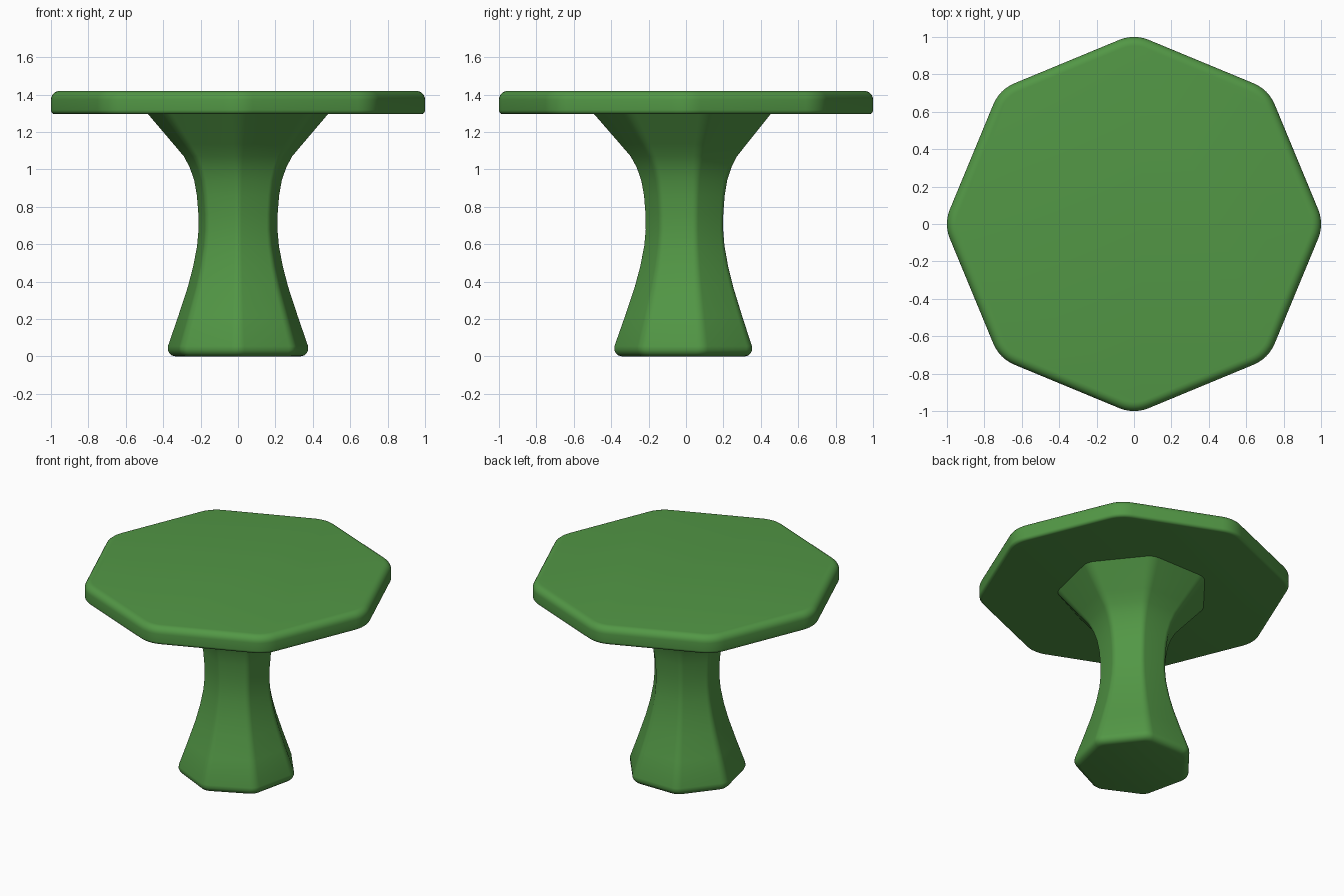
import bpy, bmesh, math

if "Cube" in bpy.data.objects:
    bpy.data.objects.remove(bpy.data.objects["Cube"])

green = bpy.data.materials.new("leaf green")
green.diffuse_color = (0.085, 0.31, 0.06, 1)
green.use_nodes = True
green.node_tree.nodes["Principled BSDF"].inputs["Base Color"].default_value = green.diffuse_color


def rounded_ring(n, R, r, start, z, seg=6):
    """Regular polygon of radius R with corners rounded by radius r."""
    half = math.pi / n
    c = R - r / math.cos(half)
    pts = []
    for i in range(n):
        a = start + i * 2 * half
        for k in range(seg + 1):
            b = a - half + 2 * half * k / seg
            pts.append((c * math.cos(a) + r * math.cos(b),
                        c * math.sin(a) + r * math.sin(b), z))
    return pts


def loft(name, rings):
    bm = bmesh.new()
    loops = [[bm.verts.new(p) for p in ring] for ring in rings]
    for lo, hi in zip(loops, loops[1:]):
        for i in range(len(lo)):
            j = (i + 1) % len(lo)
            bm.faces.new((lo[i], lo[j], hi[j], hi[i]))
    bm.faces.new(loops[0][::-1])
    bm.faces.new(loops[-1])
    bmesh.ops.recalc_face_normals(bm, faces=bm.faces)
    me = bpy.data.meshes.new(name)
    bm.to_mesh(me)
    bm.free()
    ob = bpy.data.objects.new(name, me)
    bpy.context.collection.objects.link(ob)
    me.materials.append(green)
    bpy.ops.object.select_all(action='DESELECT')
    ob.select_set(True)
    bpy.context.view_layer.objects.active = ob
    bpy.ops.object.shade_smooth_by_angle(angle=math.radians(35))
    return ob


# Table top: octagon with a small lower and larger upper edge rounding
def top_ring(inset, z):
    return rounded_ring(8, 1.017 - inset / math.cos(math.pi / 8), 0.205 - inset, 0, z)


arc = [math.radians(15 * k) for k in range(7)]
low, high = 0.022, 0.048
rings = [top_ring(low * (1 - math.sin(a)), 1.295 + low * (1 - math.cos(a))) for a in arc]
rings += [top_ring(high * (1 - math.cos(a)), 1.42 - high * (1 - math.sin(a))) for a in arc]
loft("table_top", rings)

# Pedestal: seven-sided waisted column, (half width, height)
profile = [(0.335, 0), (0.354, 0.005), (0.368, 0.017), (0.376, 0.034), (0.375, 0.055),
           (0.318, 0.22), (0.269, 0.37), (0.24, 0.48), (0.219, 0.59), (0.211, 0.68),
           (0.212, 0.76), (0.22, 0.86), (0.234, 0.94), (0.258, 1.01), (0.29, 1.07),
           (0.345, 1.135), (0.494, 1.31)]
loft("pedestal", [rounded_ring(7, w / 0.959, 0.2 * w / 0.959, -math.pi / 2, z)
                  for w, z in profile])
